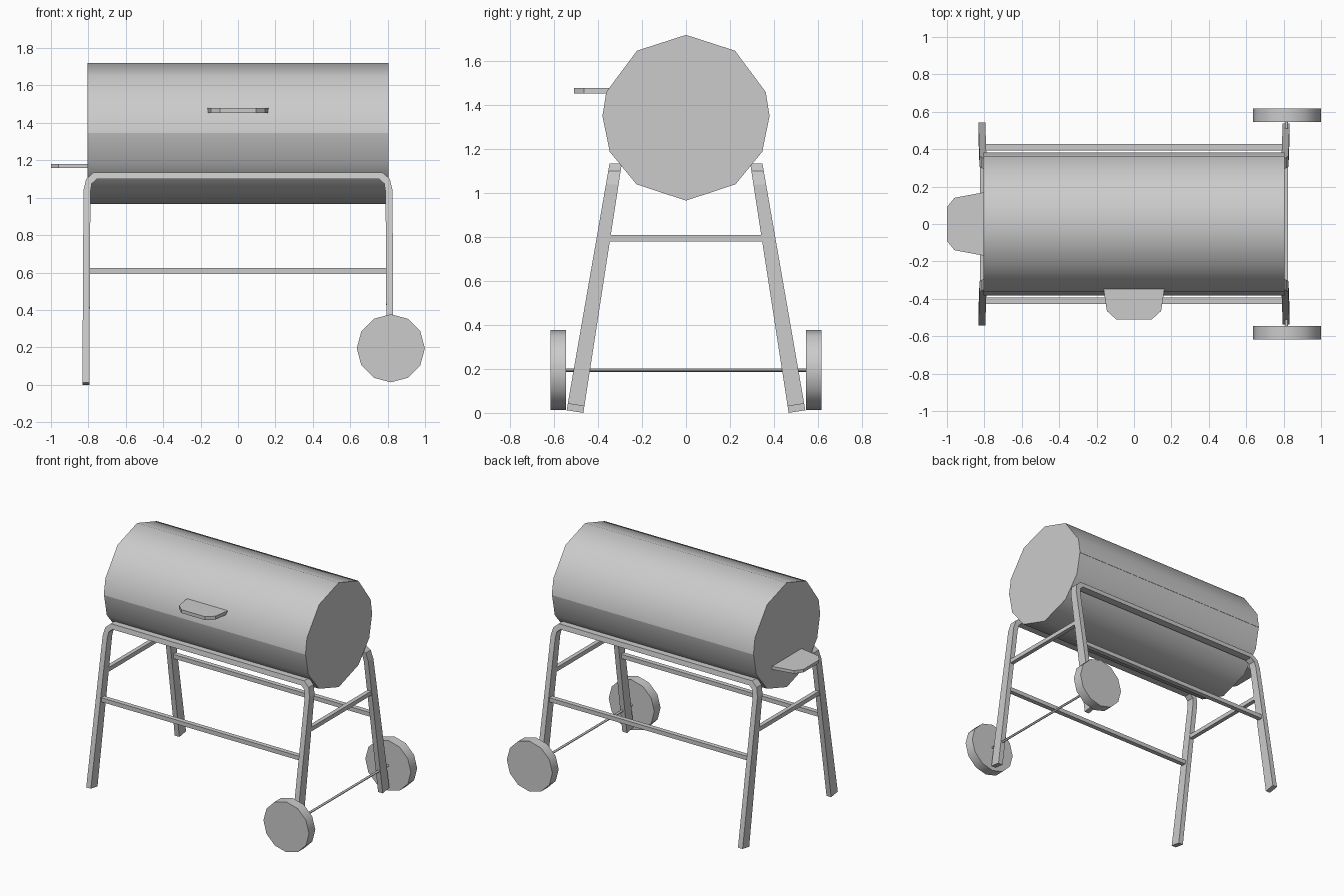
import bpy, bmesh, math
from mathutils import Vector

if "Cube" in bpy.data.objects:
    bpy.data.objects.remove(bpy.data.objects["Cube"])

def finish(name, bm, smooth=0):
    bmesh.ops.recalc_face_normals(bm, faces=bm.faces)
    me = bpy.data.meshes.new(name)
    bm.to_mesh(me)
    bm.free()
    ob = bpy.data.objects.new(name, me)
    bpy.context.collection.objects.link(ob)
    if smooth:
        for p in me.polygons:
            p.use_smooth = True
        me.set_sharp_from_angle(angle=math.radians(smooth))
    return ob

def prism(name, pts, vec, smooth=0):
    """Extrude a flat outline of 3D points along vec."""
    bm = bmesh.new()
    face = bm.faces.new([bm.verts.new(p) for p in pts])
    ext = bmesh.ops.extrude_face_region(bm, geom=[face], use_keep_orig=True)
    verts = [g for g in ext['geom'] if isinstance(g, bmesh.types.BMVert)]
    bmesh.ops.translate(bm, verts=verts, vec=Vector(vec))
    return finish(name, bm, smooth)

def box(name, centre, size):
    x, y, z = centre
    a, b, c = (s / 2 for s in size)
    pts = [(x - a, y - b, z - c), (x + a, y - b, z - c),
           (x + a, y + b, z - c), (x - a, y + b, z - c)]
    return prism(name, pts, (0, 0, size[2]))

def disc(name, x, y, z, r, n, depth):
    """Cylinder along y with a vertex at the top."""
    pts = [(x + r * math.sin(2 * math.pi * i / n), y,
            z + r * math.cos(2 * math.pi * i / n)) for i in range(n)]
    return prism(name, pts, (0, depth, 0), 45)

def mirrored(half):
    """Complete a symmetric (u, v) outline whose right half is given."""
    return half + [(-u, v) for u, v in reversed(half) if u > 0]

# Drum: lid and bowl halves
L = 0.805
lid = mirrored([(0, 1.72), (0.223, 1.648), (0.363, 1.46), (0.381, 1.345)])
bowl = mirrored([(0, 0.966), (0.225, 1.04), (0.347, 1.188), (0.379, 1.345)])
for name, prof in (("drum_lid", lid), ("drum_bowl", bowl)):
    prism(name, [(-L, y, z) for y, z in prof], (2 * L, 0, 0), 50)

# Lid handle and side shelf: chamfered slabs
handle = mirrored([(0.095, -0.51), (0.145, -0.465), (0.163, -0.345)])
prism("lid_handle", [(x, y, 1.454) for x, y in handle], (0, 0, 0.025))
shelf = mirrored([(0.09, -1.0), (0.14, -0.96), (0.17, -0.80)])
prism("side_shelf", [(x, y, 1.158) for y, x in shelf], (0, 0, 0.022))

# Bent leg frames: square tube swept through (outer, inner) stations
def lean(z):
    t = z / 1.135
    return 0.505 - 0.185 * t, 0.038 - 0.010 * t   # centre y, half depth

half = [((0.832, 0), (0.795, 0)), ((0.826, 1.04), (0.789, 1.03)),
        ((0.812, 1.10), (0.782, 1.075)), ((0.772, 1.135), (0.755, 1.10))]

def leg_frame(name, side):
    bm = bmesh.new()
    stations = [[(-x, z) for x, z in pair] for pair in half]
    stations += [list(pair) for pair in reversed(half)]
    last = len(stations) - 1
    rings = []
    for i, (outer, inner) in enumerate(stations):
        ring = []
        for (x, z), d in ((outer, -1), (outer, 1), (inner, 1), (inner, -1)):
            if i == last:
                z = 0.03                       # wheeled legs are shorter
            y, h = lean(z)
            tilt = 0.006 * (1 + d) if i in (0, last) else 0
            ring.append(bm.verts.new((x, side * (y + d * h), z + tilt)))
        rings.append(ring)
    for a, b in zip(rings, rings[1:]):
        for k in range(4):
            j = (k + 1) % 4
            bm.faces.new((a[k], a[j], b[j], b[k]))
    bm.faces.new(rings[0])
    bm.faces.new(rings[-1])
    finish(name, bm)

# Frames, long rails and wheels on both sides
for tag, s in (("front", -1), ("back", 1)):
    leg_frame(tag + "_leg_frame", s)
    box(tag + "_rail", (0, s * 0.41, 0.61), (1.59, 0.034, 0.03))
    disc(tag + "_wheel", 0.817, s * 0.545, 0.195, 0.182, 12, s * 0.072)

# End rails between the frames
for tag, s in (("left", -1), ("right", 1)):
    box(tag + "_end_rail", (s * 0.808, 0, 0.795), (0.03, 0.70, 0.03))

# Axle
disc("axle", 0.815, -0.55, 0.195, 0.008, 8, 1.10)
